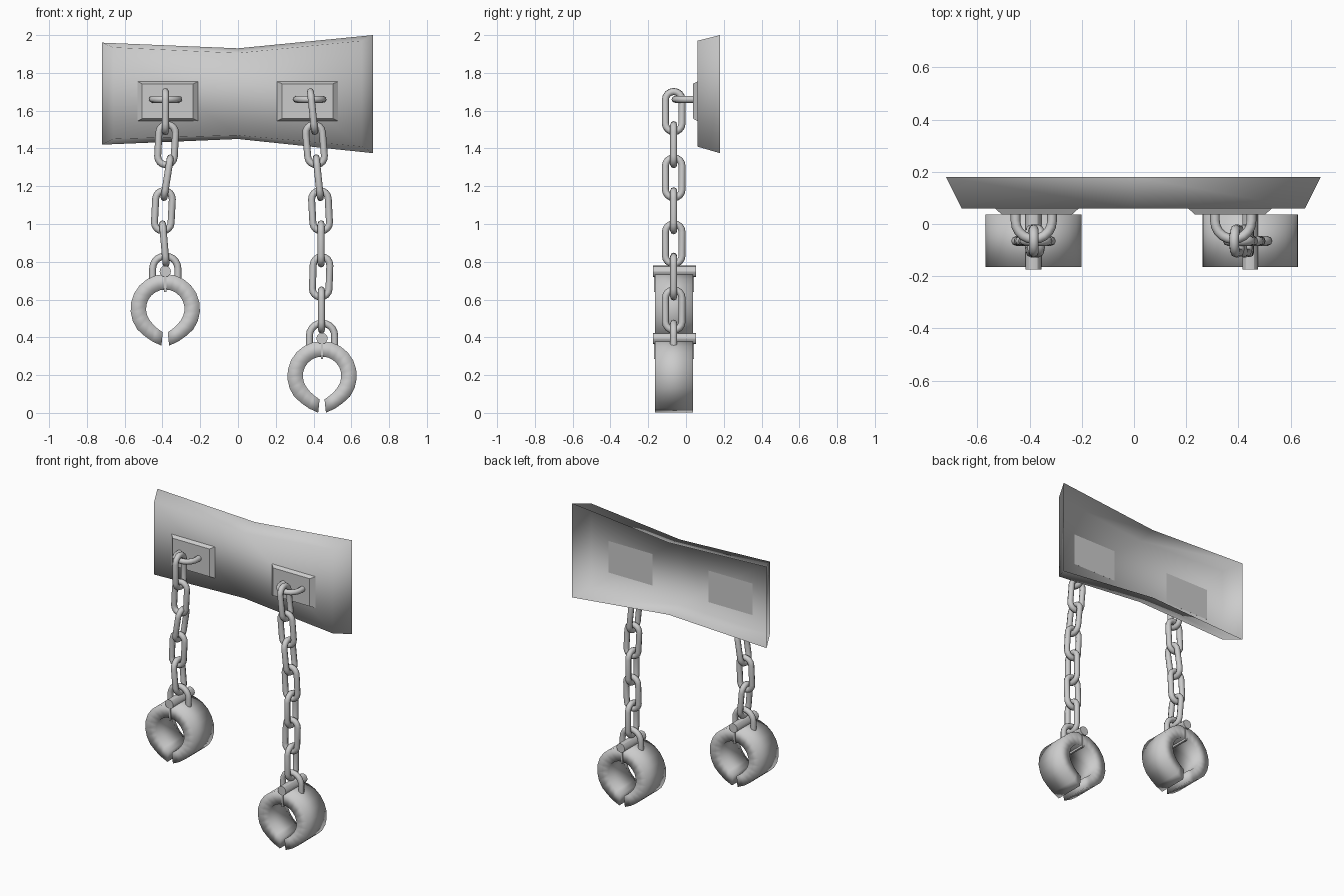
import bpy
from math import sin, cos, pi, radians

if "Cube" in bpy.data.objects:
    bpy.data.objects.remove(bpy.data.objects["Cube"])

Y = -0.065      # depth of the chain line
R = 0.0185      # bar radius of links and loops


def mesh_object(name, verts, faces, smooth=True):
    me = bpy.data.meshes.new(name)
    me.from_pydata(verts, [], faces)
    me.polygons.foreach_set("use_smooth", [smooth] * len(faces))
    ob = bpy.data.objects.new(name, me)
    bpy.context.collection.objects.link(ob)
    return ob


def tube(name, pts, closed=False):
    cu = bpy.data.curves.new(name, 'CURVE')
    cu.dimensions = '3D'
    cu.bevel_depth = R
    cu.bevel_resolution = 2
    cu.use_fill_caps = True
    sp = cu.splines.new('POLY')
    sp.points.add(len(pts) - 1)
    for p, c in zip(sp.points, pts):
        p.co = (*c, 1)
    sp.use_cyclic_u = closed
    sp.use_smooth = True
    tmp = bpy.data.objects.new(name, cu)
    bpy.context.collection.objects.link(tmp)
    me = bpy.data.meshes.new_from_object(
        tmp.evaluated_get(bpy.context.evaluated_depsgraph_get()))
    bpy.data.objects.remove(tmp)
    ob = bpy.data.objects.new(name, me)
    bpy.context.collection.objects.link(ob)
    return ob


def arc(a0, a1, r, n=8):
    return [(r * cos(a0 + (a1 - a0) * i / n), r * sin(a0 + (a1 - a0) * i / n))
            for i in range(n + 1)]


def link(name, x, z, tilt, sideways):
    pts = [(u, 0, v + 0.0625) for u, v in arc(0, pi, 0.044)]
    pts += [(u, 0, v - 0.0625) for u, v in arc(pi, 2 * pi, 0.044)]
    if sideways:
        pts = [(0, u, v) for u, _, v in pts]
    ob = tube(name, pts, True)
    ob.location = (x, Y, z)
    ob.rotation_euler.y = radians(tilt)


# Wall board: flared shell, open at the back
back = [(-.72, 1.96), (0, 1.93), (.715, 2.0), (.715, 1.375), (0, 1.45), (-.72, 1.42)]
front = [(-.66, 1.935), (0, 1.905), (.655, 1.97), (.655, 1.41), (0, 1.47), (-.66, 1.45)]
verts = [(x, .18, z) for x, z in back] + [(x, .06, z) for x, z in front]
faces = [(i, i + 6, (i + 1) % 6 + 6, (i + 1) % 6) for i in range(6)]
mesh_object("wall_board", verts, faces + [(6, 11, 10, 7), (7, 10, 9, 8)])


def mount(side, cx):
    # Bevelled mounting plate
    v = []
    for y, w, h in ((.061, .162, .105), (.037, .135, .092)):
        v += [(cx + sx * w, y, 1.65 + sz * h)
              for sx, sz in ((-1, -1), (1, -1), (1, 1), (-1, 1))]
    f = [(i, (i + 1) % 4, (i + 1) % 4 + 4, i + 4) for i in range(4)]
    mesh_object(side + "_mounting_plate", v, f + [(4, 5, 6, 7), (3, 2, 1, 0)], False)
    # Horizontal staple the chain hangs from
    hook = [(-.07, .06)] + arc(pi, 2 * pi, .07, 10) + [(.07, .06)]
    off = [0] + [.012] * 11 + [0]
    sx = cx + (.012 if cx > 0 else -.012)
    tube(side + "_staple", [(sx + u, v + o, 1.66) for (u, v), o in zip(hook, off)])


def shackle(side, cx, cz):
    # C-shaped cuff with slightly flared ends
    n = 22
    g = radians(6)
    angs = [-pi / 2 + g + (2 * pi - 2 * g) * i / n for i in range(n + 1)]
    v = []
    for i, a in enumerate(angs):
        e = min(i, n - i)
        ro = (.196, .186, .181)[e] if e < 3 else .184
        ri = (.125, .112, .105)[e] if e < 3 else .102
        for r, y in ((ri, -.165), (ro, -.165), (ro, .037), (ri, .037)):
            v.append((cx + r * cos(a), y, cz + r * sin(a)))
    f = [(4 * i + j, 4 * i + (j + 1) % 4, 4 * i + 4 + (j + 1) % 4, 4 * i + 4 + j)
         for i in range(n) for j in range(4)]
    mesh_object(side + "_cuff", v, f + [(3, 2, 1, 0), tuple(4 * n + j for j in range(4))])
    # Hinge pin across the top
    bpy.ops.mesh.primitive_cylinder_add(
        vertices=12, radius=.03, depth=.228, location=(cx, -.061, cz + .198),
        rotation=(pi / 2, 0, 0))
    bpy.context.object.name = side + "_hinge_pin"
    bpy.ops.object.shade_smooth_by_angle()
    # Thin seam plate between the two halves
    bpy.ops.mesh.primitive_cube_add(size=1, location=(cx, -.064, cz + .138))
    bpy.context.object.name = side + "_hinge_seam"
    bpy.context.object.scale = (.012, .212, .1)
    # Loop holding the last link
    loop = [(.067, -.06)] + arc(0, pi, .067, 10) + [(-.067, -.06)]
    tube(side + "_cuff_loop", [(cx + u, Y, cz + .212 + w) for u, w in loop])


def chain(side, links):
    for k, (x, tilt) in enumerate(links):
        link(f"{side}_link_{k + 1}", x, 1.595 - .175 * k, tilt, k % 2 == 0)


mount("left", -.372)
mount("right", .368)
chain("left", [(-.384, 0), (-.378, 3), (-.375, 9), (-.395, 3), (-.39, -5)])
chain("right", [(.395, -6), (.408, -5), (.425, -6), (.437, -3),
                (.44, 0), (.44, 2), (.442, 0)])
shackle("left", -.385, .551)
shackle("right", .445, .196)
